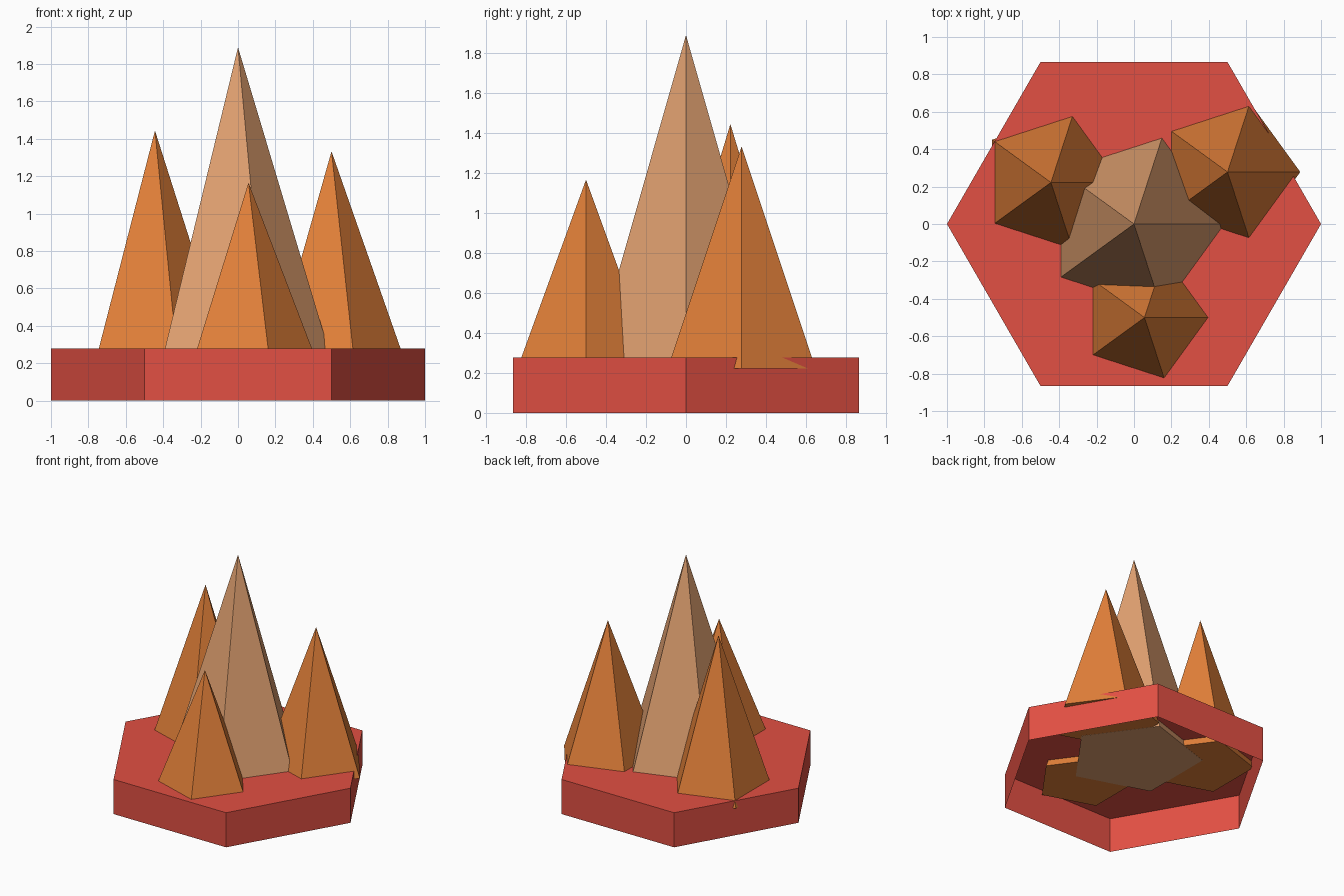
import bpy
import bmesh
from math import cos, sin, tau

# Remove the default object only
cube = bpy.data.objects.get("Cube")
if cube:
    bpy.data.objects.remove(cube, do_unlink=True)


def make_material(name, rgb):
    mat = bpy.data.materials.new(name)
    mat.use_nodes = True
    colour = (*rgb, 1.0)
    mat.diffuse_color = colour
    mat.node_tree.nodes["Principled BSDF"].inputs["Base Color"].default_value = colour
    return mat


def ring(bm, sides, radius, z):
    """Regular polygon of vertices, first corner on +x."""
    return [bm.verts.new((radius * cos(tau * i / sides), radius * sin(tau * i / sides), z))
            for i in range(sides)]


def finish(bm, name, mat, location=(0, 0, 0)):
    mesh = bpy.data.meshes.new(name)
    bm.to_mesh(mesh)
    bm.free()
    mesh.materials.append(mat)
    obj = bpy.data.objects.new(name, mesh)
    obj.location = location
    bpy.context.scene.collection.objects.link(obj)
    return obj


def make_plinth(name, radius, height, mat):
    """Hexagonal tray turned over: top and walls, open underneath."""
    bm = bmesh.new()
    low, high = ring(bm, 6, radius, 0), ring(bm, 6, radius, height)
    bm.faces.new(high)
    for i in range(6):
        j = (i + 1) % 6
        bm.faces.new((low[i], low[j], high[j], high[i]))
    return finish(bm, name, mat)


def make_spike(name, x, y, z, radius, height, mat):
    """Five-sided pyramid with a closed base."""
    bm = bmesh.new()
    base = ring(bm, 5, radius, 0)
    tip = bm.verts.new((0, 0, height))
    bm.faces.new(base[::-1])
    for i in range(5):
        bm.faces.new((base[i], base[(i + 1) % 5], tip))
    return finish(bm, name, mat, (x, y, z))


red = make_material("red", (0.76, 0.08, 0.056))
orange = make_material("orange", (0.76, 0.216, 0.041))
tan = make_material("tan", (0.745, 0.352, 0.162))

# Base slab
make_plinth("hexagonal_base", 1.0, 0.278, red)

# Spikes sunk a little way into the slab
make_spike("centre_spike", 0, 0, 0.221, 0.5, 1.668, tan)
for name, x, y, radius, height in (
    ("back_right_spike", -0.444, 0.222, 0.389, 1.222),
    ("back_left_spike", 0.5, 0.278, 0.389, 1.111),
    ("front_spike", 0.056, -0.5, 0.361, 0.944),
):
    make_spike(name, x, y, 0.222, radius, height, orange)
